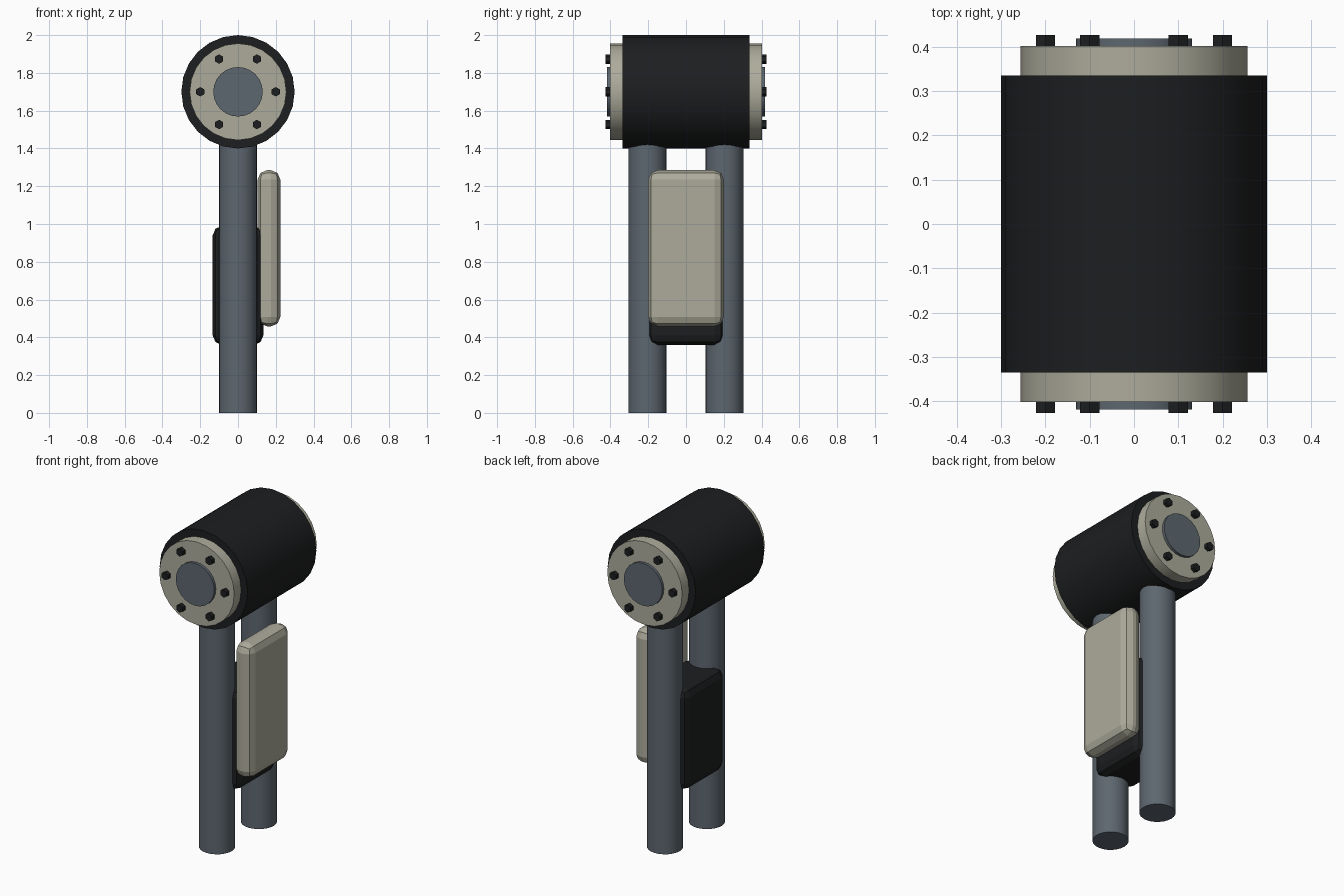
import bpy
from math import radians, cos, sin, pi

if "Cube" in bpy.data.objects:
    bpy.data.objects.remove(bpy.data.objects["Cube"])


def material(name, rgb):
    m = bpy.data.materials.new(name)
    m.diffuse_color = (*rgb, 1)
    m.use_nodes = True
    m.node_tree.nodes["Principled BSDF"].inputs["Base Color"].default_value = m.diffuse_color
    return m


DARK = material("dark_rubber", (0.012, 0.013, 0.014))
CREAM = material("cream_paint", (0.42, 0.41, 0.33))
SLATE = material("slate_metal", (0.11, 0.135, 0.16))


def cylinder(name, mat, r, depth, loc, sides=24, along_y=False):
    rot = (radians(90), 0, 0) if along_y else (0, 0, 0)
    bpy.ops.mesh.primitive_cylinder_add(vertices=sides, radius=r, depth=depth,
                                        location=loc, rotation=rot)
    ob = bpy.context.object
    ob.name = name
    ob.data.materials.append(mat)
    if sides > 6:
        bpy.ops.object.shade_smooth_by_angle(angle=radians(30))
    return ob


def rounded_box(name, mat, lo, hi, bevel):
    bpy.ops.mesh.primitive_cube_add(size=1, location=[(a + b) / 2 for a, b in zip(lo, hi)])
    ob = bpy.context.object
    ob.name = name
    ob.scale = [b - a for a, b in zip(lo, hi)]
    bpy.ops.object.transform_apply(location=False, rotation=False, scale=True)
    ob.data.materials.append(mat)
    mod = ob.modifiers.new("bevel", 'BEVEL')
    mod.width = bevel
    mod.segments = 2
    return ob


AXIS_Z = 1.7

# Joint drum lying along y
cylinder("joint_drum", DARK, 0.30, 0.67, (0, 0, AXIS_Z), along_y=True)

for side, s in (("front", -1), ("back", 1)):
    # End cap and hub disc
    cylinder(side + "_cap", CREAM, 0.256, 0.10, (0, s * 0.352, AXIS_Z), along_y=True)
    cylinder(side + "_hub", SLATE, 0.131, 0.06, (0, s * 0.389, AXIS_Z), along_y=True)
    # Ring of hexagonal bolts
    for i in range(6):
        a = i * pi / 3
        cylinder(f"{side}_bolt_{i + 1}", DARK, 0.025, 0.05,
                 (0.2 * cos(a), s * 0.402, AXIS_Z + 0.2 * sin(a)), sides=6, along_y=True)
    # Strut running up into the drum
    cylinder(side + "_strut", SLATE, 0.101, 1.55, (0, s * 0.204, 0.775))

# Dark block between the struts and cream cover panel on the right
rounded_box("core_block", DARK, (-0.134, -0.2, 0.36), (0.134, 0.2, 0.99), 0.05)
rounded_box("cover_panel", CREAM, (0.104, -0.2, 0.458), (0.224, 0.2, 1.285), 0.05)
